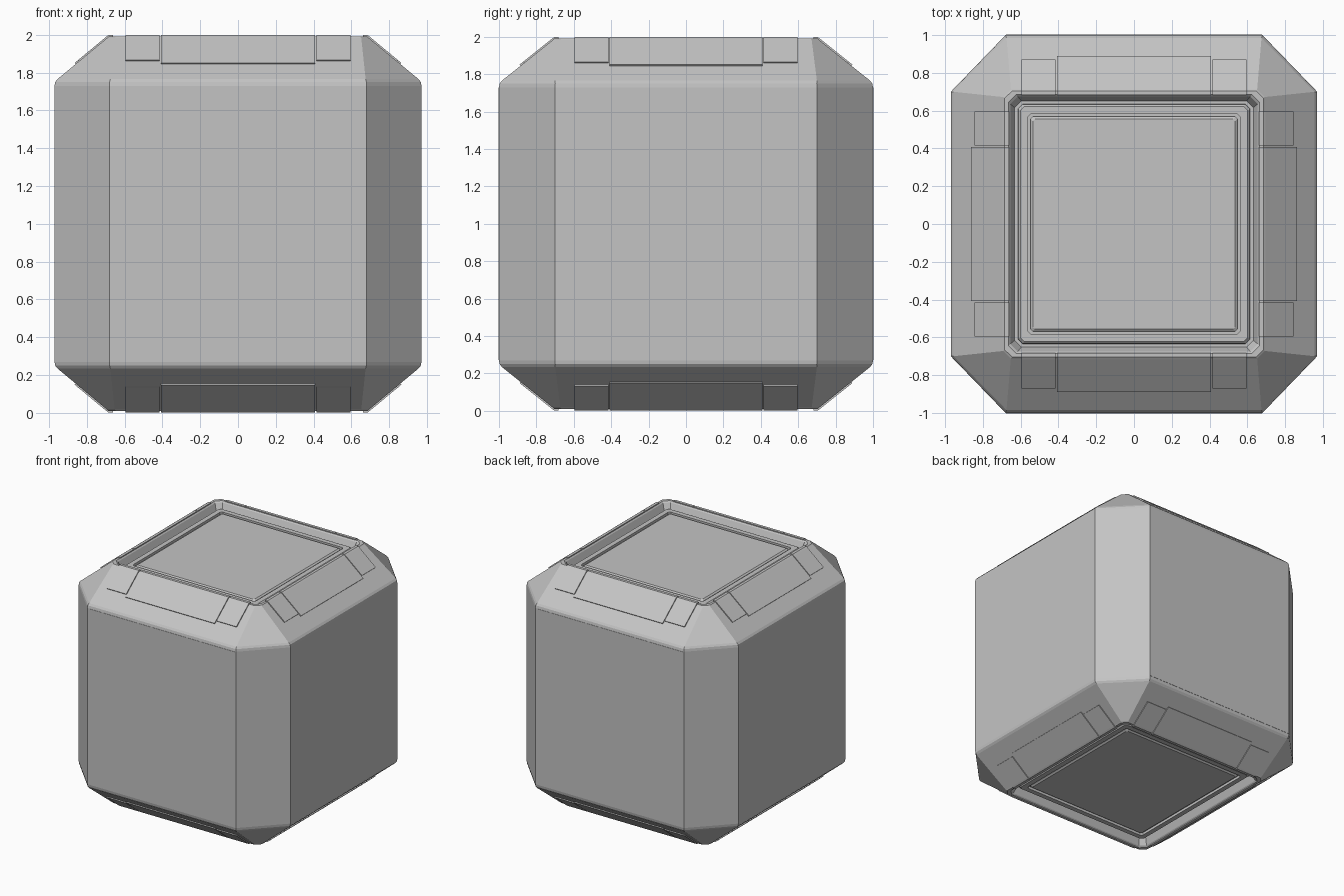
import bpy
import bmesh
from mathutils import Vector

if "Cube" in bpy.data.objects:
    bpy.data.objects.remove(bpy.data.objects["Cube"])

grey = bpy.data.materials.new("plain grey")
grey.use_nodes = True
colour = (0.55, 0.55, 0.55, 1)
grey.diffuse_color = colour
grey.node_tree.nodes["Principled BSDF"].inputs["Base Color"].default_value = colour


def finish(name, bm):
    bmesh.ops.recalc_face_normals(bm, faces=bm.faces)
    mesh = bpy.data.meshes.new(name)
    bm.to_mesh(mesh)
    bm.free()
    mesh.materials.append(grey)
    obj = bpy.data.objects.new(name, mesh)
    bpy.context.collection.objects.link(obj)
    return obj


def ring(bm, hx, hy, cx, cy, z):
    """Rectangle with cut corners, as eight vertices."""
    pts = [(hx, hy - cy), (hx - cx, hy), (cx - hx, hy), (-hx, hy - cy),
           (-hx, cy - hy), (cx - hx, -hy), (hx - cx, -hy), (hx, cy - hy)]
    return [bm.verts.new((x, y, z)) for x, y in pts]


def loft(name, rows):
    bm = bmesh.new()
    rings = [ring(bm, *row) for row in rows]
    for a, b in zip(rings, rings[1:]):
        for i in range(8):
            j = (i + 1) % 8
            bm.faces.new((a[i], a[j], b[j], b[i]))
    bm.faces.new(rings[0])
    bm.faces.new(rings[-1])
    return finish(name, bm)


# Body: hatch panel, groove, raised frame, recess, rim, slopes and walls
upper = [
    (0.535, 0.555, 0.01, 0.01, 1.955),
    (0.548, 0.568, 0.012, 0.012, 1.945),
    (0.548, 0.568, 0.012, 0.012, 1.935),
    (0.562, 0.582, 0.015, 0.015, 1.935),
    (0.562, 0.582, 0.015, 0.015, 1.955),
    (0.602, 0.622, 0.02, 0.02, 1.955),
    (0.612, 0.632, 0.025, 0.025, 1.945),
    (0.615, 0.635, 0.025, 0.025, 1.925),
    (0.632, 0.652, 0.035, 0.035, 1.925),
    (0.655, 0.675, 0.04, 0.04, 1.98),
    (0.665, 0.685, 0.04, 0.04, 1.99),
    (0.685, 0.705, 0.04, 0.04, 1.99),
    (0.692, 0.712, 0.04, 0.04, 1.983),
    (0.955, 0.985, 0.28, 0.285, 1.765),
    (0.967, 0.996, 0.288, 0.297, 1.75),
    (0.97, 1.0, 0.29, 0.30, 1.73),
]
lower = [(*row[:4], 2 - row[4]) for row in reversed(upper)]
loft("body", upper + lower)


# Plates folded over the rim
def plate(name, axis, sign, flip, u0, u1, drop):
    hx, hy = (0.692, 0.955) if axis == "x" else (0.712, 0.985)
    top = Vector((hx, 1.983))
    foot = Vector((hy, 1.765))
    t = (top.y - drop) / (top.y - foot.y)
    end = top.lerp(foot, t)
    run = (foot - top).normalized()
    out = Vector((-run.y, run.x)) * 0.008
    inner = Vector((hx - 0.03, 1.99))
    lip = Vector((hx - 0.007, 1.99))
    up = Vector((0, 0.008))
    profile = [end, top, lip, inner, inner + up, lip + up, top + out, end + out]
    bm = bmesh.new()
    ends = []
    for u in (u0, u1):
        row = []
        for p in profile:
            z = p.y if flip > 0 else 2 - p.y
            co = (sign * p.x, u, z) if axis == "x" else (u, sign * p.x, z)
            row.append(bm.verts.new(co))
        ends.append(row)
    a, b = ends
    n = len(profile)
    for i in range(n):
        j = (i + 1) % n
        bm.faces.new((a[i], a[j], b[j], b[i]))
    bm.faces.new(a)
    bm.faces.new(b)
    finish(name, bm)


sides = {("x", 1): "left", ("x", -1): "right", ("y", -1): "front", ("y", 1): "back"}
for (axis, sign), side in sides.items():
    for flip, level in ((1, "top"), (-1, "bottom")):
        base = f"{side}_{level}"
        plate(base + "_centre_plate", axis, sign, flip, -0.408, 0.408, 1.845)
        plate(base + "_tab_a", axis, sign, flip, -0.595, -0.415, 1.86)
        plate(base + "_tab_b", axis, sign, flip, 0.415, 0.595, 1.86)


# Thin facing panels on the front and back walls
for sign, side in ((-1, "front"), (1, "back")):
    bm = bmesh.new()
    bmesh.ops.create_cube(bm, size=1)
    for v in bm.verts:
        v.co = (v.co.x * 1.355, sign * 0.999 + v.co.y * 0.006, 1 + v.co.z * 1.455)
    finish(side + "_wall_panel", bm)
